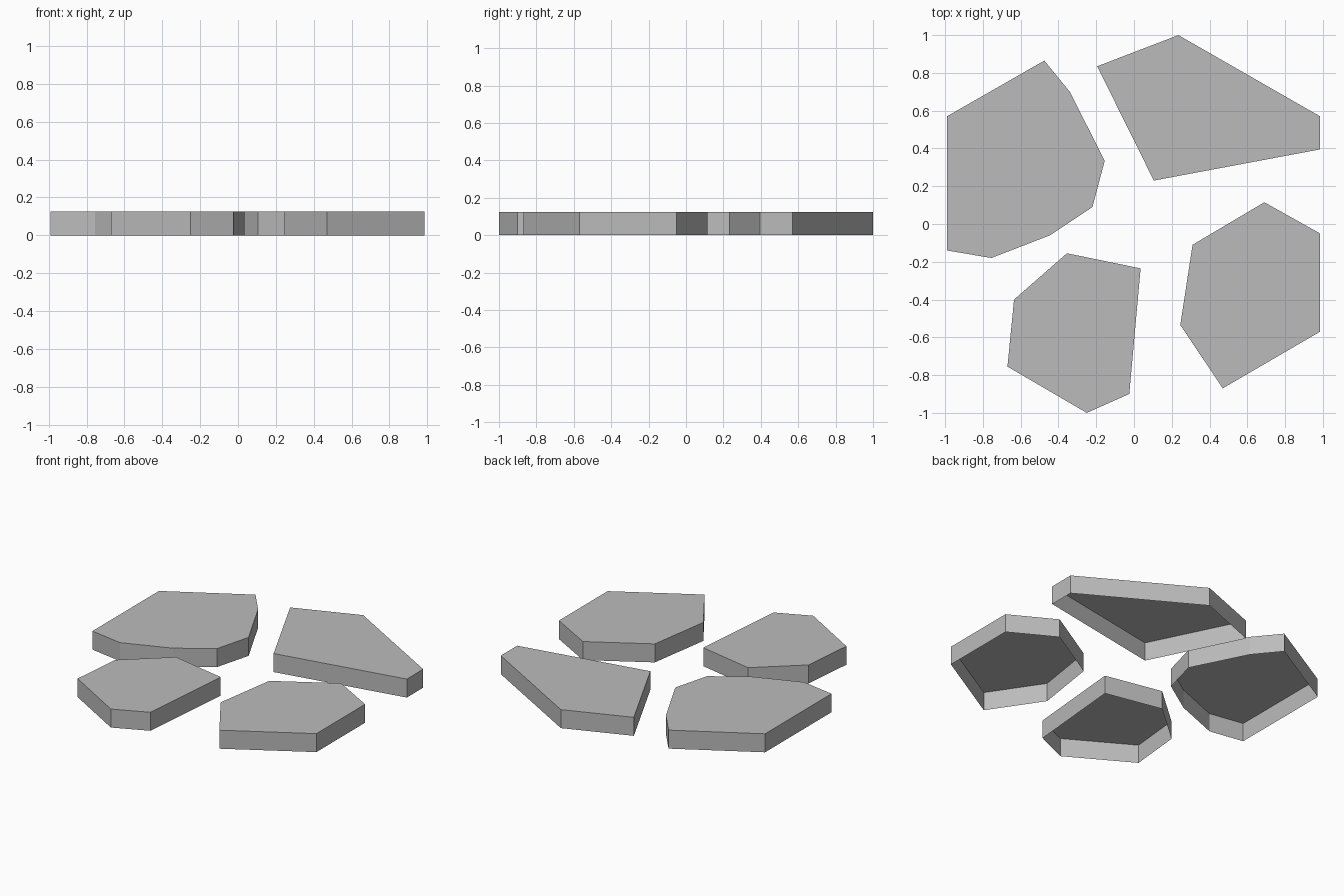
import bpy
import bmesh

HEIGHT = 0.125

default_cube = bpy.data.objects.get("Cube")
if default_cube:
    bpy.data.objects.remove(default_cube, do_unlink=True)


def make_material(name, colour):
    material = bpy.data.materials.new(name)
    material.use_nodes = True
    material.diffuse_color = colour
    shader = next(n for n in material.node_tree.nodes if n.type == 'BSDF_PRINCIPLED')
    shader.inputs["Base Color"].default_value = colour
    return material


def paving_stone(name, outline, material):
    """Flat slab with upright sides and an open underside."""
    bm = bmesh.new()
    top = bm.faces.new([bm.verts.new((x, y, HEIGHT)) for x, y in outline])
    top.normal_update()
    if top.normal.z < 0:
        top.normal_flip()
    # Skirt: extrude the rim down to the ground
    rim = bmesh.ops.extrude_edge_only(bm, edges=list(bm.edges))
    for vert in (v for v in rim["geom"] if isinstance(v, bmesh.types.BMVert)):
        vert.co.z = 0
    # Wind the walls outwards from the middle of the slab
    middle = top.calc_center_median()
    bm.normal_update()
    for face in bm.faces:
        if face is not top and face.normal.dot(face.calc_center_median() - middle) < 0:
            face.normal_flip()
    mesh = bpy.data.meshes.new(name)
    bm.to_mesh(mesh)
    bm.free()
    mesh.materials.append(material)
    stone = bpy.data.objects.new(name, mesh)
    bpy.context.collection.objects.link(stone)
    return stone


stone_grey = make_material("stone grey", (0.5, 0.5, 0.5, 1))

# Outlines of the four stones, seen from above
outlines = {
    "back_right_stone": [(-.99, .57), (-.475, .865), (-.34, .7), (-.155, .335),
                         (-.22, .09), (-.445, -.06), (-.755, -.18), (-.99, -.14)],
    "back_left_stone": [(-.195, .835), (.235, 1), (.985, .57), (.985, .395),
                        (.105, .23)],
    "front_right_stone": [(-.355, -.155), (.035, -.235), (-.025, -.9), (-.25, -1),
                          (-.67, -.755), (-.635, -.4)],
    "front_left_stone": [(.69, .115), (.985, -.05), (.985, -.57), (.47, -.87),
                         (.245, -.535), (.31, -.11)],
}
for stone_name, stone_outline in outlines.items():
    paving_stone(stone_name, stone_outline, stone_grey)
